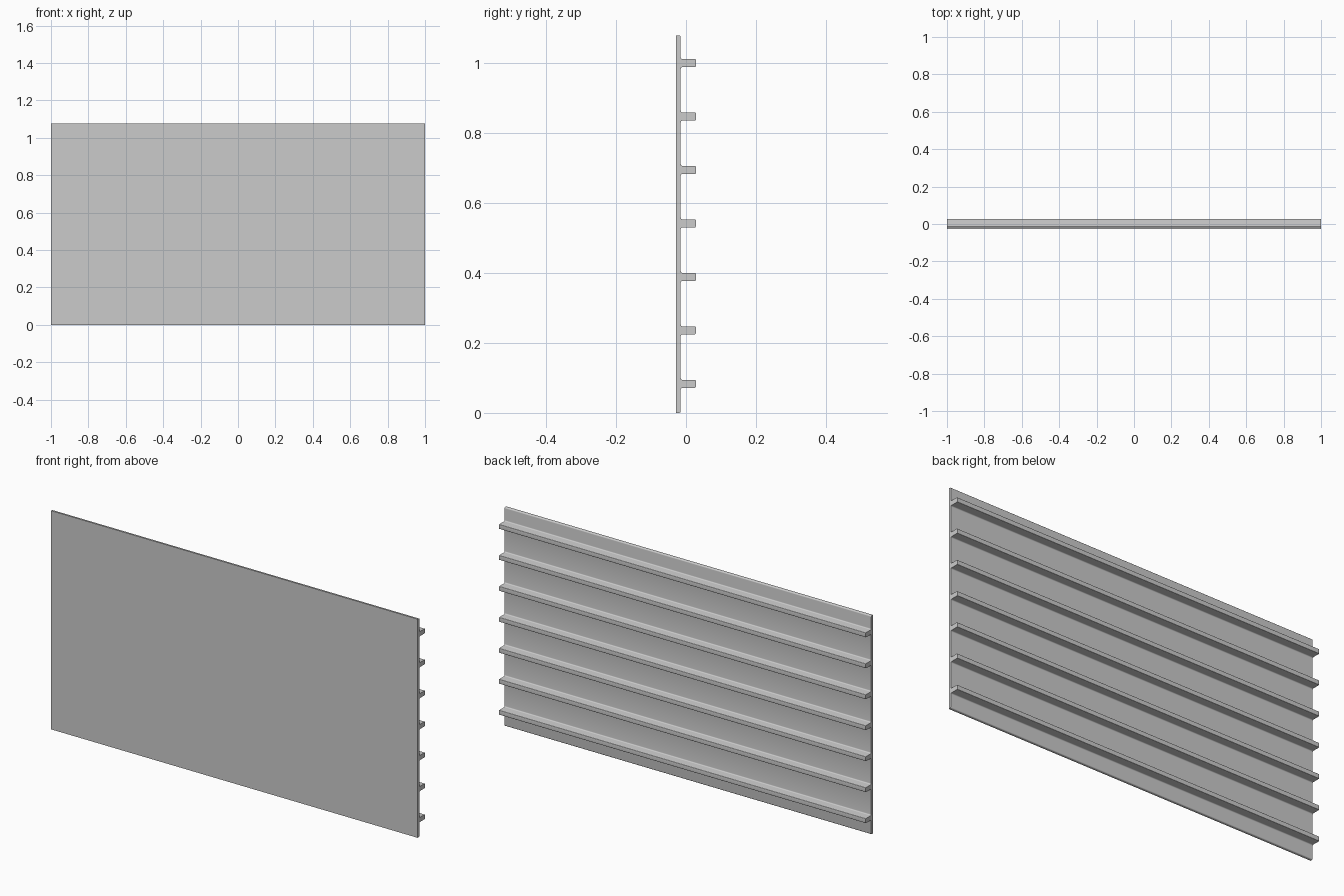
import bpy, bmesh
from mathutils import Vector

if "Cube" in bpy.data.objects:
    bpy.data.objects.remove(bpy.data.objects["Cube"])

LENGTH, HEIGHT = 2.0, 1.078
FRONT, FACE, TIP = -0.028, -0.015, 0.028
RIBS, PITCH, FIRST, HALF = 7, 0.1527, 0.083, 0.0115


def rounded(points, steps=4):
    """Fillet each (y, z, radius) right-angle corner of a closed outline."""
    out = []
    for i, (y, z, r) in enumerate(points):
        p = Vector((y, z))
        if r == 0:
            out.append(p)
            continue
        a = p + (Vector(points[i - 1][:2]) - p).normalized() * r
        b = p + (Vector(points[(i + 1) % len(points)][:2]) - p).normalized() * r
        centre = a + b - p
        for k in range(steps + 1):
            t = k / steps
            d = (a - centre).lerp(b - centre, t).normalized() * r
            out.append(centre + d)
    return out


# Panel cross-section: flat front, seven ribs with filleted roots at the back
outline = [(FRONT, HEIGHT, 0), (FRONT, 0, 0), (FACE, 0, 0.005)]
for i in range(RIBS):
    z = FIRST + i * PITCH
    outline += [(FACE, z - HALF, 0.005), (TIP, z - HALF, 0.003),
                (TIP, z + HALF, 0.003), (FACE, z + HALF, 0.005)]
outline.append((FACE, HEIGHT, 0.005))

# Extrude the section along the panel's length
bm = bmesh.new()
section = bm.faces.new([bm.verts.new((-LENGTH / 2, p.x, p.y)) for p in rounded(outline)])
ext = bmesh.ops.extrude_face_region(bm, geom=[section], use_keep_orig=True)
bmesh.ops.translate(bm, vec=(LENGTH, 0, 0),
                    verts=[v for v in ext["geom"] if isinstance(v, bmesh.types.BMVert)])
bmesh.ops.recalc_face_normals(bm, faces=bm.faces)
mesh = bpy.data.meshes.new("ribbed_panel")
bm.to_mesh(mesh)
bm.free()
panel = bpy.data.objects.new("ribbed_panel", mesh)
bpy.context.collection.objects.link(panel)

# Smooth fillets, sharp section ends
bpy.context.view_layer.objects.active = panel
panel.select_set(True)
bpy.ops.object.shade_smooth_by_angle(angle=0.6)
